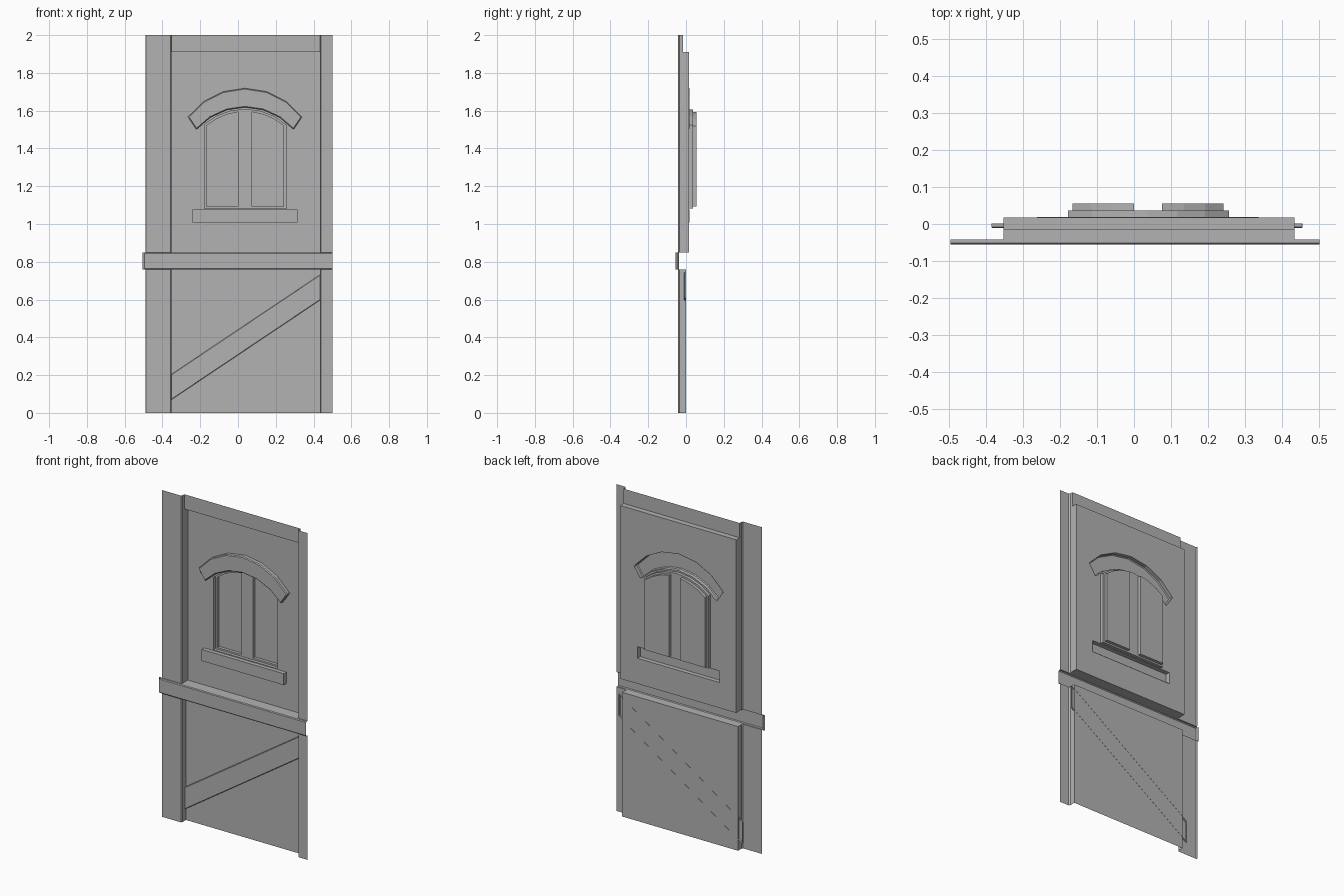
import bpy, bmesh, math
from mathutils import Vector

cube = bpy.data.objects.get("Cube")
if cube:
    bpy.data.objects.remove(cube)

grey = bpy.data.materials.new("plain_grey")
grey.use_nodes = True
grey.diffuse_color = (0.45, 0.45, 0.45, 1)
bsdf = next(n for n in grey.node_tree.nodes if n.type == "BSDF_PRINCIPLED")
bsdf.inputs["Base Color"].default_value = (0.45, 0.45, 0.45, 1)

# Panel edges and depths shared by several parts
LEFT, RIGHT = -0.352, 0.433
POST_Y, LOW_Y, HIGH_Y, TOP_Y = -0.042, 0.0, 0.017, -0.016
FRAME_Y, PANE_Y = 0.036, 0.055
RAIL_LOW, RAIL_HIGH, LINTEL, TOP = 0.76, 0.85, 1.91, 2.0
WIN_X, ARC_Z = 0.037, 1.279


def finish(name, bm, bevel=0):
    mesh = bpy.data.meshes.new(name)
    bm.to_mesh(mesh)
    bm.free()
    obj = bpy.data.objects.new(name, mesh)
    bpy.context.collection.objects.link(obj)
    mesh.materials.append(grey)
    if bevel:
        mod = obj.modifiers.new("edge", "BEVEL")
        mod.width, mod.segments = bevel, 1
        mod.limit_method = "ANGLE"
        mod.angle_limit = math.radians(50)
    return obj


def tray(name, outline, cap_y, rim_y=None, holes=(), bevel=0):
    """Flat face on an x-z outline, with optional holes and side walls to rim_y."""
    bm = bmesh.new()
    loops = [[bm.verts.new((x, cap_y, z)) for x, z in loop] for loop in (outline, *holes)]
    if holes:
        edges = [bm.edges.new((a, b)) for lp in loops for a, b in zip(lp, lp[1:] + lp[:1])]
        bmesh.ops.triangle_fill(bm, edges=edges, use_beauty=True, normal=(0, -1, 0))
    else:
        bm.faces.new(loops[0])
    if rim_y is not None:
        cap = loops[0]
        rim = [bm.verts.new((x, rim_y, z)) for x, z in outline]
        for i in range(len(cap)):
            j = (i + 1) % len(cap)
            bm.faces.new((cap[i], rim[i], rim[j], cap[j]))
    return finish(name, bm, bevel)


def sweep(name, points, offset):
    """Open strip: a line of points moved along an offset."""
    bm = bmesh.new()
    a = [bm.verts.new(p) for p in points]
    b = [bm.verts.new(Vector(p) + Vector(offset)) for p in points]
    for i in range(len(a) - 1):
        bm.faces.new((a[i], a[i + 1], b[i + 1], b[i]))
    return finish(name, bm)


def rect(x0, z0, x1, z1):
    return [(x0, z0), (x1, z0), (x1, z1), (x0, z1)]


def arc(radius, cz, x_from, x_to, steps):
    """Points on a circle above the window, running from x_from to x_to."""
    a0, a1 = (math.asin((x - WIN_X) / radius) for x in (x_from, x_to))
    angles = [a0 + (a1 - a0) * i / steps for i in range(steps + 1)]
    return [(WIN_X + radius * math.sin(a), cz + radius * math.cos(a)) for a in angles]


# Corner posts, in three heights with different returns
for label, z0, z1, back in (("lower", 0, RAIL_LOW, LOW_Y),
                            ("upper", RAIL_HIGH, LINTEL, HIGH_Y),
                            ("top", LINTEL, TOP, TOP_Y)):
    rise = (0, 0, z1 - z0)
    sweep("left_post_" + label,
          [(-0.49, POST_Y + 0.006, z0), (-0.486, POST_Y, z0), (LEFT - 0.006, POST_Y, z0),
           (LEFT, POST_Y + 0.008, z0), (LEFT, back, z0)], rise)
    sweep("right_post_" + label,
          [(RIGHT, back, z0), (RIGHT, POST_Y + 0.008, z0),
           (RIGHT + 0.006, POST_Y, z0), (0.5, POST_Y, z0)], rise)

# Middle rail with its pointed left end and shelves back to the panels
span = (RIGHT - LEFT, 0, 0)
sweep("middle_rail",
      [(-0.495, POST_Y, RAIL_HIGH), (-0.495, -0.051, RAIL_HIGH), (-0.495, -0.055, RAIL_HIGH - 0.005),
       (-0.495, -0.055, RAIL_LOW + 0.005), (-0.495, -0.051, RAIL_LOW), (-0.495, POST_Y, RAIL_LOW)],
      (0.995, 0, 0))
sweep("rail_end", [(-0.495, -0.036, RAIL_LOW), (-0.505, -0.043, RAIL_LOW), (-0.495, -0.055, RAIL_LOW)],
      (0, 0, RAIL_HIGH - RAIL_LOW))
sweep("rail_top_shelf", [(LEFT, HIGH_Y, RAIL_HIGH), (LEFT, POST_Y, RAIL_HIGH)], span)
sweep("rail_bottom_shelf", [(LEFT, POST_Y, RAIL_LOW), (LEFT, LOW_Y, RAIL_LOW)], span)

# Top beam with its underside
sweep("top_beam", [(LEFT, TOP_Y, TOP), (LEFT, TOP_Y, LINTEL), (LEFT, HIGH_Y, LINTEL)], span)

# Lower panel and diagonal brace
tray("lower_panel", rect(LEFT, 0, RIGHT, RAIL_LOW), LOW_Y)
slope = 0.67
brace = [(x, 0.07 + h + slope * (x - LEFT))
         for x, h in ((-0.385, 0), (0.455, 0), (0.455, 0.135), (-0.385, 0.135))]
tray("diagonal_brace", brace, -0.011, 0.001, bevel=0.003)

# Window outlines
hood = (arc(0.339, ARC_Z, WIN_X - 0.257, WIN_X + 0.257, 6)
        + arc(0.375, 1.344, WIN_X + 0.302, WIN_X - 0.302, 6))
sill = rect(-0.24, 1.007, 0.315, 1.077)
opening = [(-0.178, 1.082), (0.256, 1.082)] + arc(0.328, ARC_Z, 0.256, -0.178, 6)
panes = [[(x0, 1.092), (x1, 1.092)] + arc(0.316, ARC_Z, x1, x0, 3)
         for x0, x1 in ((-0.166, 0.0), (0.075, 0.242))]

# Upper panel, raised hood and sill, and recessed window
tray("upper_panel", rect(LEFT, RAIL_HIGH, RIGHT, LINTEL), HIGH_Y, holes=(hood, sill, opening))
tray("window_hood", hood, -0.008, HIGH_Y + 0.002, bevel=0.005)
tray("window_sill", sill, -0.008, HIGH_Y + 0.002)
tray("window_frame", opening, FRAME_Y, HIGH_Y, holes=panes)
for side, pane in zip(("right", "left"), panes):
    tray(side + "_window_pane", pane, PANE_Y, FRAME_Y)
